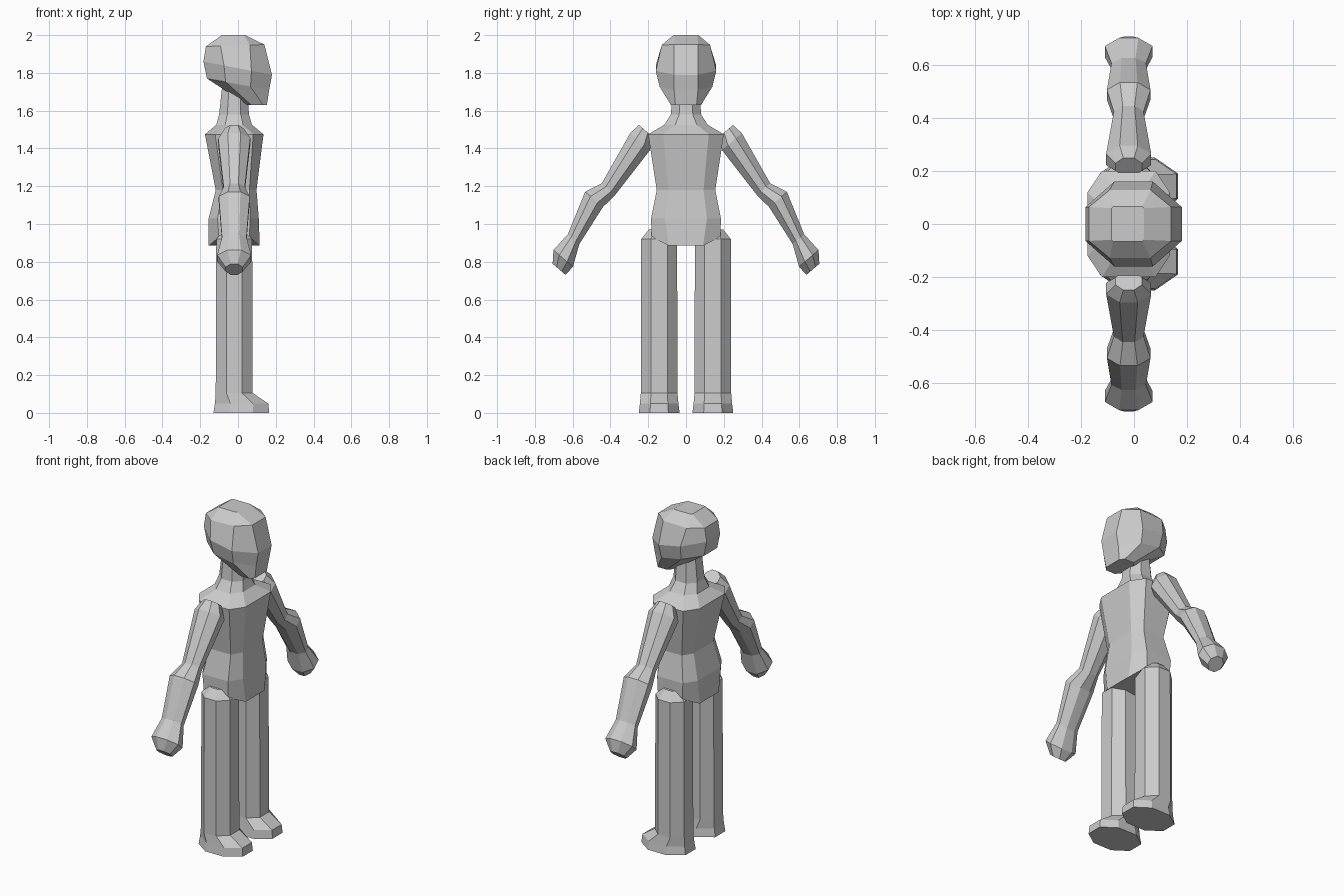
import bpy
import bmesh
from mathutils import Vector

cube = bpy.data.objects.get("Cube")
if cube:
    bpy.data.objects.remove(cube, do_unlink=True)

grey = bpy.data.materials.new("plain_grey")
grey.use_nodes = True
COLOR = (0.6, 0.6, 0.6, 1)
grey.diffuse_color = COLOR
grey.node_tree.nodes["Principled BSDF"].inputs["Base Color"].default_value = COLOR


def ring(center, u, v, a, b):
    """Eight-sided section: a and b are the flat shares along v and u."""
    c, u, v = Vector(center), Vector(u), Vector(v)
    corners = [(1, -a), (1, a), (b, 1), (-b, 1), (-1, a), (-1, -a), (-b, -1), (b, -1)]
    return [c + u * s + v * t for s, t in corners]


def side_ring(xb, zb, xf, zf, w, a, b, y=0):
    """Section running from a back point to a front point, w wide each way."""
    return ring(((xb + xf) / 2, y, (zb + zf) / 2),
                ((xf - xb) / 2, 0, (zf - zb) / 2), (0, w, 0), a, b)


def loft(name, rings, flip=1):
    bm = bmesh.new()
    loops = [[bm.verts.new((p.x, p.y * flip, p.z)) for p in r] for r in rings]
    for low, high in zip(loops, loops[1:]):
        for i in range(8):
            j = (i + 1) % 8
            bm.faces.new((low[i], low[j], high[j], high[i]))
    bm.faces.new(loops[0])
    bm.faces.new(loops[-1])
    bmesh.ops.recalc_face_normals(bm, faces=bm.faces)
    mesh = bpy.data.meshes.new(name)
    bm.to_mesh(mesh)
    bm.free()
    mesh.materials.append(grey)
    obj = bpy.data.objects.new(name, mesh)
    bpy.context.collection.objects.link(obj)
    return obj


# Head, tilted sections from chin to crown
loft("head", [side_ring(*r) for r in (
    (0.05, 1.63, 0.153, 1.63, 0.08, 0.7, 0.6),
    (-0.164, 1.77, 0.165, 1.71, 0.14, 0.45, 0.4),
    (-0.183, 1.86, 0.18, 1.79, 0.16, 0.4, 0.4),
    (-0.17, 1.94, 0.14, 1.95, 0.128, 0.5, 0.5),
    (-0.085, 2.0, 0.037, 2.0, 0.066, 0.9, 0.9),
)])

# Torso and neck: height, back, front, half width
torso = [side_ring(xb, z, xf, z, w, a, b) for z, xb, xf, w, a, b in (
    (0.885, -0.155, 0.115, 0.182, 0.5, 0.6),
    (1.03, -0.155, 0.11, 0.185, 0.6, 0.65),
    (1.18, -0.118, 0.098, 0.155, 0.6, 0.65),
    (1.475, -0.175, 0.135, 0.2, 0.6, 0.65),
    (1.525, -0.115, 0.074, 0.115, 0.5, 0.5),
    (1.58, -0.1, 0.058, 0.08, 0.45, 0.45),
    (1.72, -0.085, 0.05, 0.07, 0.45, 0.45),
)]
for p in torso[0]:
    if abs(p.y) > 0.15:
        p.z += 0.045
loft("torso", torso)

# Arm stations: y, z, half depth, half width
ARM = (
    (0.215, 1.495, 0.045, 0.05),
    (0.243, 1.436, 0.069, 0.085),
    (0.41, 1.185, 0.047, 0.056),
    (0.487, 1.13, 0.062, 0.082),
    (0.595, 0.92, 0.04, 0.065),
    (0.65, 0.818, 0.068, 0.09),
    (0.672, 0.76, 0.045, 0.045),
)
# Leg stations: height, back, front, half width
LEG = (
    (0.0, -0.13, 0.165, 0.108),
    (0.05, -0.122, 0.16, 0.102),
    (0.105, -0.118, 0.078, 0.097),
    (0.92, -0.115, 0.075, 0.095),
    (0.97, -0.075, 0.035, 0.055),
)
across = Vector((0, 0.76, 0.65))
for side, flip in (("front", -1), ("back", 1)):
    loft(side + "_arm", [ring((-0.02, y, z), (w, 0, 0), across * d, 0.4, 0.4)
                         for y, z, d, w in ARM], flip)
    loft(side + "_leg", [side_ring(xb, z, xf, z, w, 0.45, 0.42, 0.142)
                         for z, xb, xf, w in LEG], flip)
